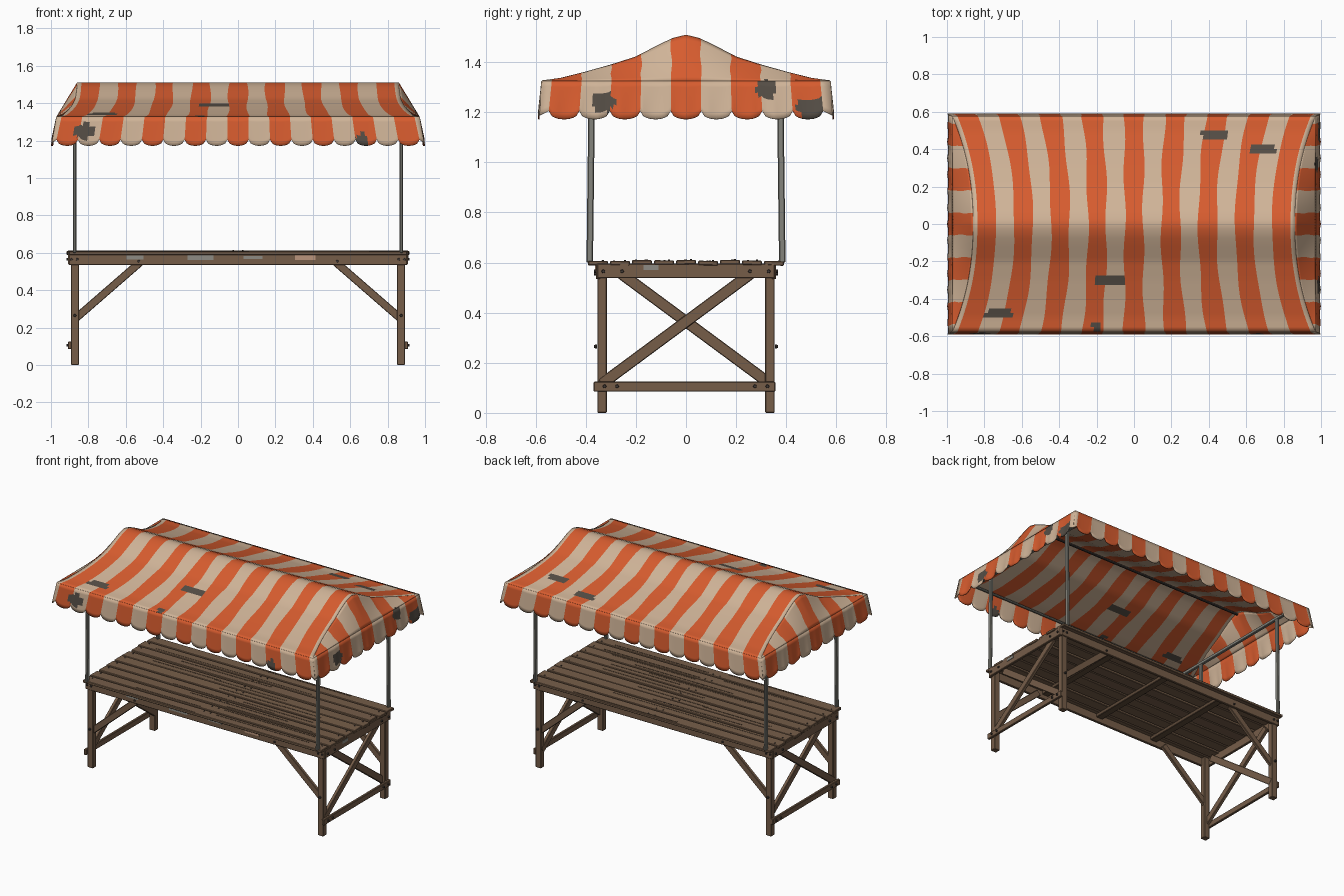
import bpy, bmesh, math, random
from mathutils import Vector

random.seed(4)
cube = bpy.data.objects.get("Cube")
if cube:
    bpy.data.objects.remove(cube, do_unlink=True)


def material(name, r, g, b):
    m = bpy.data.materials.new(name)
    m.use_nodes = True
    m.diffuse_color = (r, g, b, 1)
    m.node_tree.nodes["Principled BSDF"].inputs["Base Color"].default_value = (r, g, b, 1)
    return m


ORANGE = material("orange cloth", 0.68, 0.107, 0.028)
CREAM = material("cream cloth", 0.63, 0.456, 0.314)
STAIN = material("dark stain", 0.09, 0.075, 0.06)
WOOD = material("brown wood", 0.18, 0.11, 0.066)
DARK = material("dark wood", 0.11, 0.068, 0.04)
METAL = material("grey metal", 0.23, 0.23, 0.2)
IRON = material("dark iron", 0.05, 0.04, 0.035)
PAINT = material("old grey paint", 0.27, 0.26, 0.23)
PALE = material("bare pale wood", 0.5, 0.3, 0.2)


def finish(name, bm, mats):
    mesh = bpy.data.meshes.new(name)
    bm.to_mesh(mesh)
    bm.free()
    for m in mats:
        mesh.materials.append(m)
    ob = bpy.data.objects.new(name, mesh)
    bpy.context.collection.objects.link(ob)
    return ob


def box(name, center, size, mat, rot=(0, 0, 0), bevel=0.003):
    bm = bmesh.new()
    bmesh.ops.create_cube(bm, size=1)
    bmesh.ops.scale(bm, vec=size, verts=bm.verts)
    ob = finish(name, bm, [mat])
    ob.location, ob.rotation_euler = center, rot
    if bevel:
        mod = ob.modifiers.new("worn edges", "BEVEL")
        mod.width, mod.segments = bevel, 1
    return ob


def bolt(name, center, axis, radius=0.008, depth=0.012):
    bm = bmesh.new()
    bmesh.ops.create_cone(bm, cap_ends=True, segments=8, radius1=radius, radius2=radius * 0.8, depth=depth)
    ob = finish(name, bm, [IRON])
    ob.location = center
    ob.rotation_euler = Vector(axis).to_track_quat("Z", "Y").to_euler()


def lerp(a, b, t):
    return a + (b - a) * t


# Canopy shape: sagging cross-section and curved hips
EAVE, EAVE_X, EAVE_Y = 1.325, 0.97, 0.575
PROFILE = [(0, 1.507), (0.05, 1.495), (0.1, 1.472), (0.2, 1.42),
           (0.3, 1.388), (0.4, 1.36), (0.5, 1.335), (EAVE_Y, EAVE)]
LONG, SHORT = (17, 0.1145), (9, 0.207)      # stripe count and relative width


def height(y):
    y = abs(y)
    for (a, za), (b, zb) in zip(PROFILE, PROFILE[1:]):
        if y <= b + 1e-6:
            return lerp(za, zb, (y - a) / (b - a))
    return EAVE


def half_length(t):
    return lerp(0.86, EAVE_X, abs(t) ** 2.2)


# Worn spots on the cloth: centre and radii
SPOTS = [((0.43, 0.48, 1.34), (0.08, 0.03)), ((0.69, 0.4, 1.36), (0.07, 0.035)),
         ((-0.72, -0.48, 1.34), (0.08, 0.025)), ((-0.13, -0.3, 1.39), (0.09, 0.03)),
         ((-0.2, -0.55, 1.33), (0.03, 0.02)), ((-0.82, -0.58, 1.25), (0.06, 0.03)),
         ((0.66, -0.58, 1.2), (0.04, 0.02)), ((0.98, -0.33, 1.24), (0.03, 0.05)),
         ((0.97, 0.32, 1.29), (0.03, 0.04)), ((0.99, 0.5, 1.22), (0.03, 0.06))]


def stained(c):
    for (x, y, z), (rx, ry) in SPOTS:
        if ((c.x - x) / rx) ** 2 + ((c.y - y) / ry) ** 2 + ((c.z - z) / 0.04) ** 2 < 1:
            return True
    return False


def cloth(name, stripes, per_stripe, rows, place):
    """Striped sheet: columns follow the stripe edges, place(u, r, drop) gives each point."""
    count, width = stripes
    n = count * per_stripe
    cols = [-1] + [(k / per_stripe - count / 2) * width for k in range(n + 1)] + [1]
    bm = bmesh.new()
    grid = []
    for i, u in enumerate(cols):
        phase = ((i - 1) % per_stripe) / per_stripe * 2 - 1
        drop = math.sqrt(max(0, 1 - phase * phase))
        grid.append([bm.verts.new(place(u, r / rows, drop)) for r in range(rows + 1)])
    for i in range(len(cols) - 1):
        stripe = (i - 1) // per_stripe
        orange = 0 < i <= n and stripe % 2 == 0
        for r in range(rows):
            f = bm.faces.new((grid[i][r], grid[i + 1][r], grid[i + 1][r + 1], grid[i][r + 1]))
            f.smooth = True
            f.material_index = 2 if stained(f.calc_center_median()) else (0 if orange else 1)
    bmesh.ops.remove_doubles(bm, verts=bm.verts, dist=0.0005)
    bmesh.ops.recalc_face_normals(bm, faces=bm.faces)
    ob = finish(name, bm, [ORANGE, CREAM, STAIN])
    mod = ob.modifiers.new("cloth thickness", "SOLIDIFY")
    mod.thickness, mod.offset = 0.005, 0
    return ob


def wobble(u, r, amount):
    return u + amount * (1 - u * u) * math.sin(17 * r + 23 * u)


def roof_point(u, r, drop):
    t = r * 2 - 1
    y = t * EAVE_Y
    return (wobble(u, r, 0.007) * half_length(t), y, height(y))


cloth("canopy_roof", LONG, 6, 46, roof_point)

for side, label in ((1, "left"), (-1, "right")):
    def end_point(u, r, drop):
        t = wobble(u, r * 0.4, 0.03 * r * (1 - r))
        y = t * EAVE_Y
        return (side * lerp(half_length(t), EAVE_X, r), y, lerp(height(y), EAVE, r))

    def end_valance(u, r, drop):
        low = 1.205 - 0.033 * drop
        out = 0.012 * r * math.sin(u * 21)
        return (side * (lerp(EAVE_X, 0.997, r) - abs(out) * 0.5), u * lerp(EAVE_Y, 0.588, r), lerp(EAVE, low, r))

    cloth("canopy_end_" + label, SHORT, 8, 10, end_point)
    cloth("valance_" + label, SHORT, 10, 6, end_valance)

for side, label in ((-1, "front"), (1, "back")):
    def long_valance(u, r, drop):
        low = 1.205 - 0.033 * drop
        return (u * lerp(EAVE_X, 0.997, r), side * lerp(EAVE_Y, 0.588, r), lerp(EAVE, low, r))

    cloth("valance_" + label, LONG, 10, 6, long_valance)

# Canopy frame: posts, end rails, long rails and ridge pole
for sx in (-1, 1):
    for sy in (-1, 1):
        box("canopy_post", (sx * 0.873, sy * 0.38, 0.955), (0.018, 0.026, 0.71), METAL,
            (sy * 0.012, 0, 0), 0.004)
    box("canopy_end_rail", (sx * 0.873, 0, 1.305), (0.02, 1.12, 0.022), METAL)
for y in (-0.555, 0.555):
    box("canopy_long_rail", (0, y, 1.31), (1.9, 0.014, 0.014), METAL)
box("ridge_pole", (0, 0, 1.495), (1.72, 0.014, 0.014), IRON)

# Table top planks with worn grain and nails
COUNT, DEPTH = 9, 0.79
pitch = DEPTH / COUNT
for i in range(COUNT):
    y = (i + 0.5) * pitch - DEPTH / 2
    z = 0.599 + random.uniform(-0.003, 0.003)
    length = 1.82 + random.uniform(-0.015, 0.015)
    box("table_plank", (0, y, z), (length, pitch - 0.009, 0.018), WOOD,
        (random.uniform(-0.03, 0.03), 0, 0))
    for k in range(2):
        box("plank_grain", (random.uniform(-0.5, 0.5), y + random.uniform(-0.03, 0.03), z + 0.0085),
            (random.uniform(0.4, 0.8), 0.008, 0.004), DARK, bevel=0)
    for x in (-0.87, -0.025, 0.025, 0.87):
        bolt("plank_nail", (x, y + 0.02, z + 0.009), (0, 0, 1), 0.005, 0.006)
for x in (-0.45, 0, 0.45):
    box("plank_batten", (x, 0, 0.578), (0.05, 0.69, 0.025), DARK)

# Long aprons and knee braces on front and back
for sy in (-1, 1):
    box("long_apron", (0, sy * 0.351, 0.565), (1.81, 0.018, 0.062), WOOD)
    for sx in (-1, 1):
        low, high = Vector((sx * 0.873, 0, 0.245)), Vector((sx * 0.52, 0, 0.552))
        d = high - low
        mid = (low + high) / 2
        box("knee_brace", (mid.x, sy * 0.33, mid.z), (d.length, 0.022, 0.042), WOOD,
            (0, -math.atan2(d.z, d.x), 0))
        for x, z in ((0.89, 0.565), (0.86, 0.565), (0.53, 0.555), (0.872, 0.265)):
            bolt("apron_bolt", (sx * x, sy * 0.361, z), (0, sy, 0))

# Legs, end rails and crossed braces
for sx in (-1, 1):
    for sy in (-1, 1):
        box("leg", (sx * 0.872, sy * 0.335, 0.295), (0.042, 0.038, 0.59), WOOD)
        for y, z in ((0.33, 0.565), (0.255, 0.565), (0.325, 0.106), (0.275, 0.106)):
            bolt("end_bolt", (sx * 0.911, sy * y, z), (sx, 0, 0))
        box("cross_brace", (sx * (0.872 + sy * 0.011), -sy * 0.04, 0.335),
            (0.022, math.hypot(0.595, 0.44), 0.045), WOOD, (sy * math.atan2(0.44, 0.595), 0, 0))
    box("end_apron", (sx * 0.9, 0, 0.567), (0.018, 0.71, 0.058), WOOD)
    box("lower_end_rail", (sx * 0.9, -0.006, 0.105), (0.018, 0.725, 0.04), WOOD)

# Flaked paint patches on the front apron and end apron
for x, w, h, m in ((-0.2, 0.14, 0.025, PAINT), (-0.55, 0.09, 0.02, PAINT),
                   (0.36, 0.11, 0.026, PALE), (0.08, 0.1, 0.015, PAINT)):
    box("paint_patch", (x, -0.361, 0.575), (w, 0.004, h), m, bevel=0)
box("paint_patch", (0.91, -0.14, 0.58), (0.004, 0.06, 0.02), PAINT, bevel=0)
